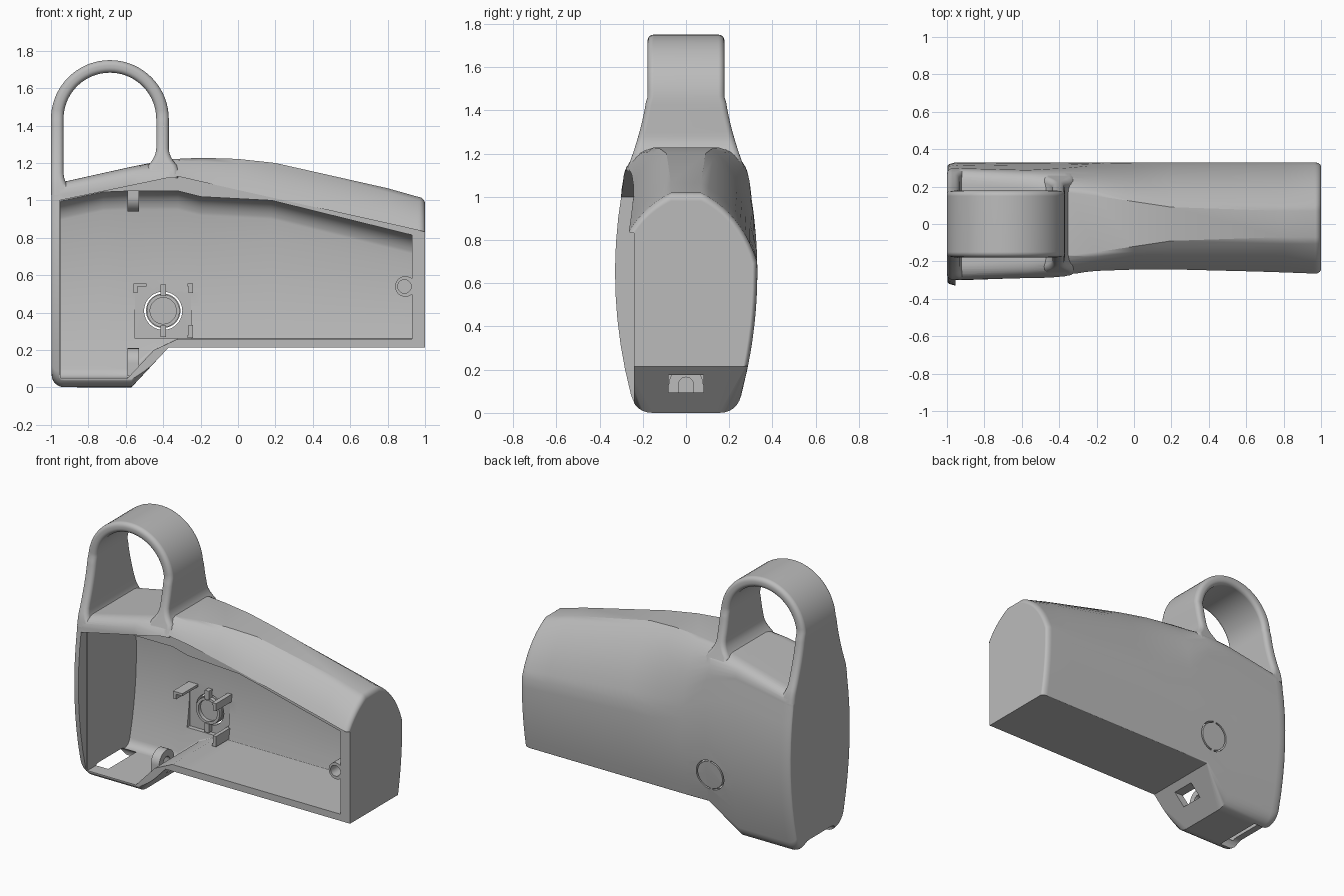
import bpy, bmesh, math
from mathutils import Vector

if "Cube" in bpy.data.objects:
    bpy.data.objects.remove(bpy.data.objects["Cube"])

grey = bpy.data.materials.new("matte_grey")
grey.use_nodes = True
grey.diffuse_color = (0.5, 0.5, 0.5, 1)
grey.node_tree.nodes["Principled BSDF"].inputs["Base Color"].default_value = (0.5, 0.5, 0.5, 1)


def loft(name, rings):
    """Skin a list of equal-length rings and cap both ends."""
    bm = bmesh.new()
    rows = [[bm.verts.new(p) for p in ring] for ring in rings]
    n = len(rows[0])
    for a, b in zip(rows, rows[1:]):
        for i in range(n):
            j = (i + 1) % n
            bm.faces.new((a[i], a[j], b[j], b[i]))
    bm.faces.new(rows[0])
    bm.faces.new(rows[-1][::-1])
    bmesh.ops.recalc_face_normals(bm, faces=bm.faces)
    mesh = bpy.data.meshes.new(name)
    bm.to_mesh(mesh)
    bm.free()
    mesh.materials.append(grey)
    ob = bpy.data.objects.new(name, mesh)
    bpy.context.collection.objects.link(ob)
    return ob


def prism(name, pts, a, b, axis="y"):
    """Extrude a flat outline along y or x."""
    place = (lambda u, v, t: (u, t, v)) if axis == "y" else (lambda u, v, t: (t, u, v))
    return loft(name, [[place(u, v, t) for u, v in pts] for t in (a, b)])


def rect(u0, u1, v0, v1):
    return [(u0, v0), (u1, v0), (u1, v1), (u0, v1)]


def arc(cu, cv, r, a0, a1, n=24):
    return [(cu + r * math.cos(math.radians(a0 + (a1 - a0) * i / n)),
             cv + r * math.sin(math.radians(a0 + (a1 - a0) * i / n))) for i in range(n + 1)]


def combine(target, tool, operation="DIFFERENCE"):
    mod = target.modifiers.new("combine", "BOOLEAN")
    mod.object, mod.operation, mod.solver = tool, operation, "EXACT"
    with bpy.context.temp_override(object=target, active_object=target):
        bpy.ops.object.modifier_apply(modifier=mod.name)
    bpy.data.objects.remove(tool)


def half_width(z):
    return 0.33 - 0.23 * (z - 0.65) ** 2


def bezier(a, c, b, n):
    a, b, c = Vector(a), Vector(b), Vector(c)
    return [tuple(a * (1 - t) ** 2 + c * 2 * t * (1 - t) + b * t * t)
            for t in (i / n for i in range(n + 1))]


def half_section(zb, zt, zs, yt, k, r, inset=0):
    """Half outline in (y, z): bottom corner, bulged side, rounded shoulder."""
    w = lambda z: half_width(z) - inset
    pts = bezier((w(zb) - r, zb), (w(zb), zb), (w(zb + r), zb + r), 6)
    pts += [(w(z), z) for z in (zb + r + (zs - zb - r) * i / 8 for i in range(1, 8))]
    start, end = Vector((w(zs), zs)), Vector((yt, zt))
    corner = Vector((w(zs), zt))
    return pts + bezier(start, ((start + end) / 2).lerp(corner, k), end, 10)


# Outer body: x, bottom, top, shoulder height, top half width, roundness, bottom radius, inset
body_rows = []
for i in range(6, 0, -1):  # rounded left end
    a = math.radians(15 * i)
    c = 1 - math.cos(a)
    body_rows.append((-0.93 - 0.067 * math.sin(a), 0.07 * c, 1.10 - 0.04 * c, 1.02 - 0.02 * c,
                      0.21, 1, 0.08 - 0.02 * c, 0.02 * c))
body_rows += [
    (-0.93, 0.0, 1.10, 1.02, 0.21, 1, 0.08),
    (-0.57, 0.0, 1.18, 1.07, 0.19, 1, 0.08),
    (-0.37, 0.215, 1.22, 1.00, 0.17, 0.85, 0.01),
    (-0.2, 0.215, 1.228, 0.82, 0.15, 0.55, 0.005),
    (0.0, 0.215, 1.222, 0.76, 0.12, 0.48, 0.005),
    (0.2, 0.215, 1.20, 0.75, 0.09, 0.45, 0.005),
    (0.8, 0.215, 1.065, 0.71, 0.07, 0.43, 0.005),
]
for i in range(7):  # rounded right end
    a = math.radians(15 * i)
    c = 1 - math.cos(a)
    body_rows.append((0.96 + 0.04 * math.sin(a), 0.215, 1.02 - 0.04 * c, 0.7 - 0.01 * c,
                      0.07, 0.43, 0.005, 0.022 * c))
rings = []
for x, *row in body_rows:
    side = half_section(*row)
    rings.append([(x, y, z) for y, z in side] + [(x, -y, z) for y, z in reversed(side)])
body = loft("housing", rings)

# Missing front cover
cover = [(-0.955, -0.1), (1.1, -0.1), (1.1, 0.81), (-0.33, 1.13), (-0.955, 1.0)]
combine(body, prism("cover_cutter", cover, -0.6, -0.24))

# Hollow inside, open to the front: x, bottom, top, bottom radius
cavity_rows = [(-0.95, 0.05, 0.995, 0.05), (-0.72, 0.05, 1.045, 0.05), (-0.59, 0.05, 1.05, 0.05),
               (-0.45, 0.2, 1.05, 0.01), (-0.32, 0.26, 1.05, 0.005), (-0.2, 0.26, 1.02, 0.005),
               (0.18, 0.26, 1.0, 0.005), (0.93, 0.26, 0.815, 0.005)]
rings = []
for x, zb, zt, r in cavity_rows:
    side = half_section(zb, zt, zt - 0.1, 0.17, 0.6, r, 0.05)
    rings.append([(x, y, z) for y, z in side] + [(x, -0.5, zt), (x, -0.5, zb)])
combine(body, loft("cavity_cutter", rings))


# Carrying loop: outer and inner point pairs along the path
def flare(z, base, size):
    return size * min(1, max(0, 1 - (z - base) / 0.1)) ** 2


cx, cz, steps = -0.685, 1.435, 14
pairs = []
for i in range(steps):
    z = 1.03 + (cz - 1.03) * i / steps
    pairs.append(((-1.0, z), (-0.933 + flare(z, 1.05, 0.04), z)))
pairs += list(zip(arc(cx, cz, 0.315, 180, 0, 36), arc(cx, cz, 0.248, 180, 0, 36)))
for i in range(1, steps + 1):
    z = cz + (1.12 - cz) * i / steps
    f = flare(z, 1.18, 0.05)
    pairs.append(((-0.37 + f, z), (-0.437 - f, z)))
rings = []
for (ox, oz), (ix, iz) in pairs:
    o, n = Vector((ox, oz)), Vector((ix - ox, iz - oz))
    t = n.length
    n.normalize()
    f = max(0, (1.52 - oz) / 0.42)
    h = max(0.178, min(0.178 + 0.105 * f ** 1.6, half_width(oz)))
    r = 0.028
    ring = []
    for su, sy, a in ((t - r, h - r, 0), (r, h - r, 90), (r, r - h, 180), (t - r, r - h, 270)):
        for u, y in arc(su, sy, r, a, a + 90, 5):
            p = o + n * u
            ring.append((p.x, y, p.y))
    rings.append(ring)
combine(body, loft("carrying_loop", rings), "UNION")

# Button pocket and the slot around the button
bx, bz = -0.4, 0.41
combine(body, prism("pocket_cutter", rect(bx - 0.15, bx + 0.15, 0.262, 0.555), 0.1, 0.275))
for a in (-84, 96):
    half_ring = arc(bx, bz, 0.102, a, a + 168) + arc(bx, bz, 0.092, a + 168, a)
    combine(body, prism("slot_cutter", half_ring, 0.2, 0.4))

# Latch window in the sloped base and cable notch under the left end
combine(body, prism("window_cutter", rect(-0.08, 0.08, 0.095, 0.175), -0.58, -0.3, "x"))
notch = arc(-0.12, 0.01, 0.05, 270, 90, 8) + arc(0.12, 0.01, 0.05, 90, -90, 8)
combine(body, prism("notch_cutter", notch, -1.1, -0.86, "x"))

# Screw boss on the right wall
boss = prism("screw_boss", arc(0.895, 0.54, 0.055, 0, 350, 35), -0.238, 0.29)
combine(boss, prism("screw_cutter", arc(0.89, 0.54, 0.036, 0, 350, 35), -0.4, 0.2))

# Button stem with its two key tabs
stem = prism("button_stem", arc(bx, bz, 0.088, 0, 350, 35), 0.25, 0.29)
combine(stem, prism("stem_cutter", arc(bx, bz, 0.07, 0, 350, 35), 0.1, 0.28))
for name, z in (("upper_key", bz + 0.11), ("lower_key", bz - 0.11)):
    prism(name, rect(bx - 0.015, bx + 0.015, z - 0.03, z + 0.03), 0.24, 0.29)

# Corner brackets that hold the switch
for name, sx, sz in (("left_upper", -1, 1), ("right_upper", 1, 1), ("right_lower", 1, -1)):
    x, z = bx + sx * 0.16, bz + sz * 0.145
    wide = 0.07 if sx < 0 else 0.03
    tall = 0.05 if sz > 0 else 0.07
    corner = [(x, z), (x - sx * wide, z), (x - sx * wide, z - sz * 0.016),
              (x - sx * 0.024, z - sz * 0.016), (x - sx * 0.024, z - sz * tall), (x, z - sz * tall)]
    prism(name + "_bracket", corner, 0.11, 0.29)

# Arched latch ribs at the floor and ceiling
for name, z, s, foot in (("floor_latch", 0.13, 1, 0.06), ("ceiling_latch", 1.02, -1, 1.07)):
    outer, inner = arc(0, z, 0.08, 0, 180 * s), arc(0, z, 0.035, 180 * s, 0)
    prism(name, [(0.08, foot)] + outer + [(-0.08, foot), (-0.035, foot)] + inner + [(0.035, foot)],
          -0.59, -0.53, "x")

# Smooth shading with sharp edges kept and flat areas left flat
bpy.ops.object.select_all(action="DESELECT")
for ob in bpy.context.collection.objects:
    if ob.type == "MESH" and ob.data.materials and ob.data.materials[0] == grey:
        ob.select_set(True)
bpy.context.view_layer.objects.active = body
bpy.ops.object.shade_smooth_by_angle(angle=math.radians(32))
weighted = body.modifiers.new("flat_face_normals", "WEIGHTED_NORMAL")
weighted.keep_sharp = True
